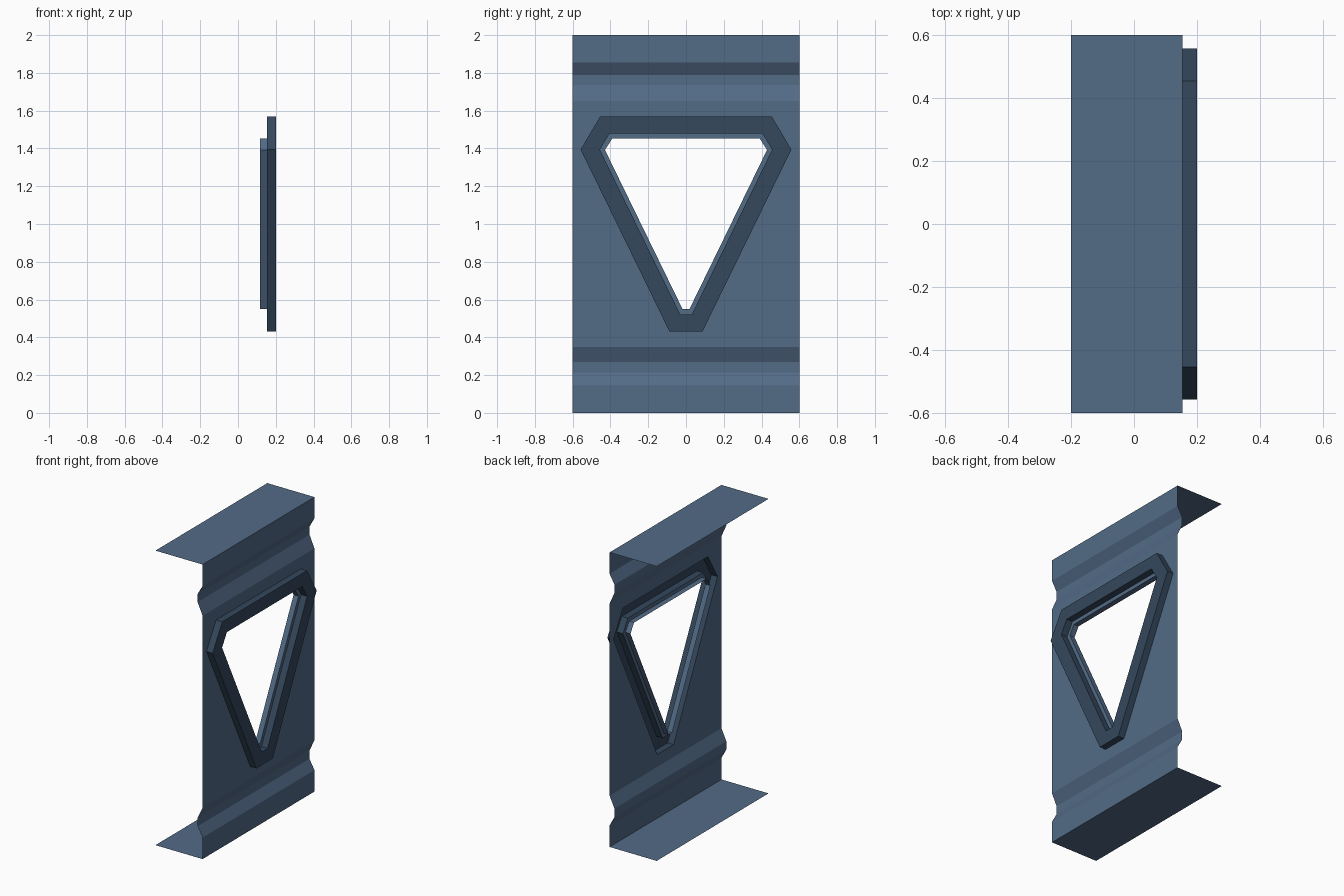
import bpy

if "Cube" in bpy.data.objects:
    bpy.data.objects.remove(bpy.data.objects["Cube"])

HALF = 0.6                           # half length along y
WALL, BACK, FRONT = 0.154, 0.117, 0.2  # x levels of the pressed sheet


def material(name, color):
    m = bpy.data.materials.new(name)
    m.diffuse_color = color
    m.use_nodes = True
    m.node_tree.nodes["Principled BSDF"].inputs["Base Color"].default_value = m.diffuse_color
    return m


blue = material("panel_blue", (0.085, 0.145, 0.24, 1))
dark = material("frame_dark", (0.035, 0.065, 0.11, 1))


def add(name, verts, faces, mat):
    me = bpy.data.meshes.new(name)
    me.from_pydata(verts, [], faces)
    me.materials.append(mat)
    ob = bpy.data.objects.new(name, me)
    bpy.context.collection.objects.link(ob)
    return ob


def sheet(name, profile):
    """Extrude an open (x, z) profile along y."""
    verts = [(x, y, z) for x, z in profile for y in (-HALF, HALF)]
    faces = [(2 * i, 2 * i + 2, 2 * i + 3, 2 * i + 1) for i in range(len(profile) - 1)]
    return add(name, verts, faces, blue)


def loop(top_y, top_z, side_y, side_z, low_y, low_z):
    """Six-sided (y, z) outline mirrored about y = 0, counterclockwise from +x."""
    right = [(low_y, low_z), (side_y, side_z), (top_y, top_z)]
    return right + [(-y, z) for y, z in reversed(right)]


def bridge(name, rings, mat):
    """Join consecutive (x, outline) rings with bands of quads."""
    verts = [(x, y, z) for x, pts in rings for y, z in pts]
    faces = []
    for r in range(len(rings) - 1):
        for i in range(6):
            a, b = r * 6 + i, r * 6 + (i + 1) % 6
            faces.append((a, b, b + 6, a + 6))
    return add(name, verts, faces, mat)


# Top and bottom flanges, each with its pressed horizontal groove
sheet("top_flange", [(-0.2, 2), (WALL, 2), (WALL, 1.855), (BACK, 1.79),
                     (BACK, 1.735), (WALL, 1.652)])
sheet("bottom_flange", [(WALL, 0.348), (BACK, 0.27), (BACK, 0.213),
                        (WALL, 0.146), (WALL, 0), (-0.2, 0)])

# Outlines from the panel edge in to the opening
edge = loop(HALF, 1.652, HALF, 1.394, HALF, 0.348)
outer = loop(0.455, 1.568, 0.558, 1.394, 0.088, 0.432)
inner = loop(0.405, 1.479, 0.456, 1.393, 0.031, 0.522)
hole = loop(0.390, 1.453, 0.429, 1.392, 0.018, 0.549)

# Wall around the frame, raised hollow frame, and the lip folded backwards
bridge("wall_panel", [(WALL, edge), (WALL, outer)], blue)
bridge("window_frame", [(WALL, outer), (FRONT, outer), (FRONT, inner), (WALL, inner)], dark)
bridge("window_lip", [(WALL, inner), (WALL, hole), (BACK, hole)], blue)
